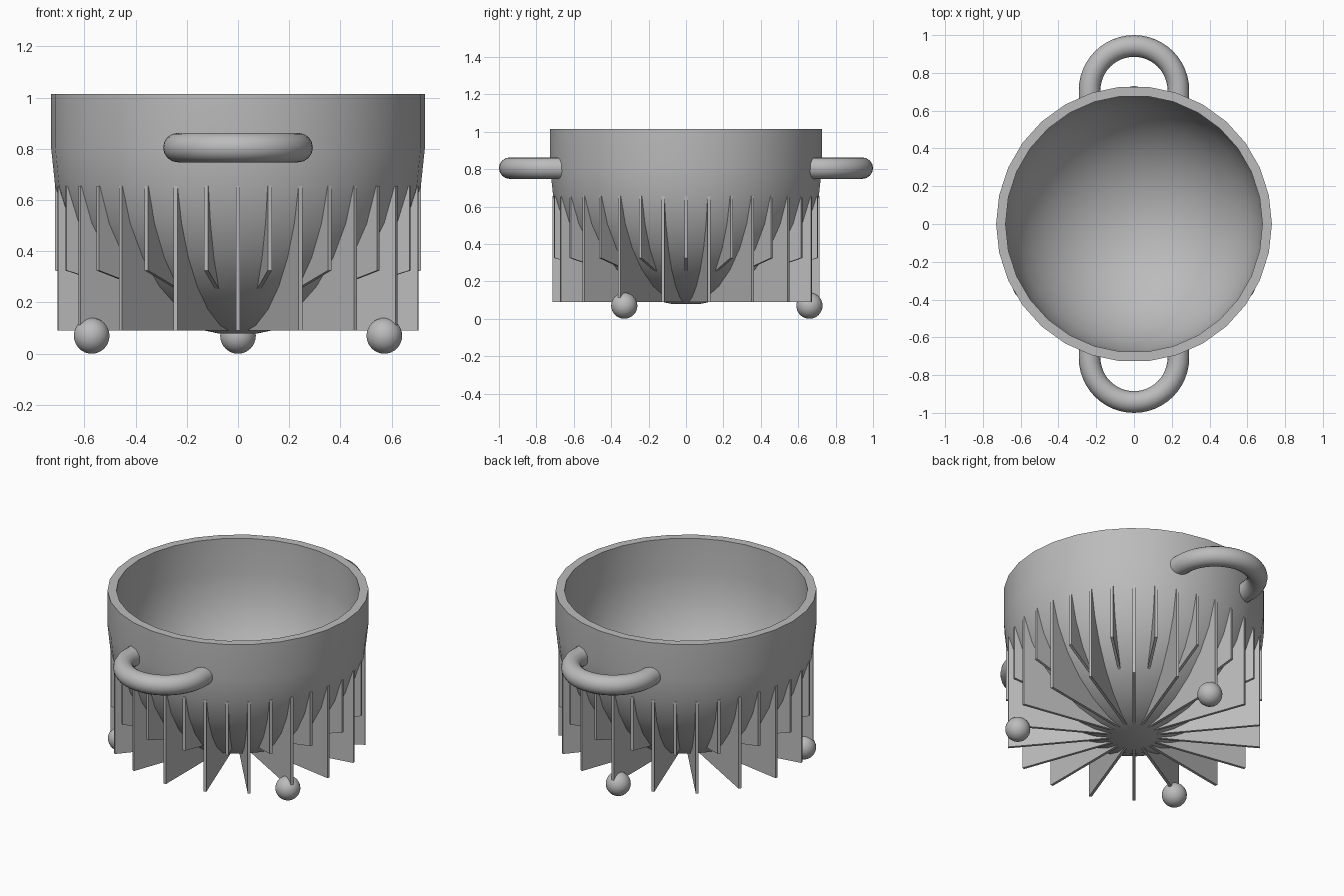
import bpy, bmesh
from math import sin, cos, pi, radians
from mathutils import Matrix

cube = bpy.data.objects.get("Cube")
if cube:
    bpy.data.objects.remove(cube, do_unlink=True)

# Single plain grey
grey = bpy.data.materials.new("plain_grey")
grey.use_nodes = True
COLOUR = (0.5, 0.5, 0.5, 1)
grey.diffuse_color = COLOUR
grey.node_tree.nodes["Principled BSDF"].inputs["Base Color"].default_value = COLOUR

SIDES = 30
MID_Z, RIM_Z = 0.805, 1.015
OUTER, INNER, SHELL = 0.73, 0.68, 0.70
FIN_R, FIN_BASE, FIN_THICK = 0.715, 0.09, 0.016


def finish(bm, name, smooth=True):
    """Turn a bmesh into a named, shaded object."""
    bmesh.ops.recalc_face_normals(bm, faces=bm.faces)
    mesh = bpy.data.meshes.new(name)
    bm.to_mesh(mesh)
    bm.free()
    mesh.materials.append(grey)
    ob = bpy.data.objects.new(name, mesh)
    bpy.context.collection.objects.link(ob)
    if smooth:
        bpy.ops.object.select_all(action='DESELECT')
        ob.select_set(True)
        bpy.context.view_layer.objects.active = ob
        bpy.ops.object.shade_smooth_by_angle(angle=radians(30))
    return ob


def arc(radius, start, end, steps):
    """Points (r, z) on the lower bowl curve, angles measured below the equator."""
    angles = [radians(start + (end - start) * i / steps) for i in range(steps + 1)]
    return [(radius * cos(a), MID_Z - radius * sin(a)) for a in angles]


# Bowl: round bottom below a straight wall, hollow inside
def build_bowl():
    outside = [(OUTER, RIM_Z)] + arc(OUTER, 0, 84, 7)
    inside = [(INNER, RIM_Z)] + arc(INNER, 0, 84, 7)
    profile = outside[::-1] + inside
    bm = bmesh.new()
    rings = []
    for r, z in profile:
        rings.append([bm.verts.new((r * cos(2 * pi * i / SIDES),
                                    r * sin(2 * pi * i / SIDES), z))
                      for i in range(SIDES)])
    for a, b in zip(rings, rings[1:]):
        for i in range(SIDES):
            j = (i + 1) % SIDES
            bm.faces.new((a[i], a[j], b[j], b[i]))
    bm.faces.new(rings[0])
    bm.faces.new(rings[-1])
    finish(bm, "bowl")


# Fins: thin radial plates, long and short in turn
def build_fin(name, outline, angle):
    bm = bmesh.new()
    face = bm.faces.new([bm.verts.new((r, -FIN_THICK / 2, z)) for r, z in outline])
    side = bmesh.ops.extrude_face_region(bm, geom=[face])["geom"]
    moved = [v for v in side if isinstance(v, bmesh.types.BMVert)]
    bmesh.ops.translate(bm, verts=moved, vec=(0, FIN_THICK, 0))
    bmesh.ops.rotate(bm, verts=bm.verts, matrix=Matrix.Rotation(angle, 3, 'Z'))
    finish(bm, name, smooth=False)


# Handles: half rings whose ends sink into the wall
def build_handle(name, direction):
    ring, tube, centre, end = 0.235, 0.0575, 0.7075, 0.66
    path = [(ring, end)]
    path += [(ring * cos(pi * i / 24), centre + ring * sin(pi * i / 24))
             for i in range(25)]
    path += [(-ring, end)]
    curve = bpy.data.curves.new(name, 'CURVE')
    curve.dimensions = '3D'
    curve.bevel_depth = tube
    curve.bevel_resolution = 6
    curve.use_fill_caps = True
    spline = curve.splines.new('POLY')
    spline.points.add(len(path) - 1)
    for point, (x, y) in zip(spline.points, path):
        point.co = (x * direction, y * direction, MID_Z, 1)
    temp = bpy.data.objects.new(name + "_path", curve)
    bpy.context.collection.objects.link(temp)
    bpy.context.view_layer.update()
    mesh = bpy.data.meshes.new_from_object(
        temp.evaluated_get(bpy.context.evaluated_depsgraph_get()))
    bpy.data.objects.remove(temp, do_unlink=True)
    bm = bmesh.new()
    bm.from_mesh(mesh)
    bpy.data.meshes.remove(mesh)
    bmesh.ops.remove_doubles(bm, verts=bm.verts, dist=0.0001)
    for f in bm.faces:
        f.material_index = 0
    finish(bm, name)


# Feet: three balls under the outer ends of long fins
def build_foot(name, angle):
    bm = bmesh.new()
    bmesh.ops.create_uvsphere(bm, u_segments=SIDES, v_segments=16, radius=0.07)
    bmesh.ops.translate(bm, verts=bm.verts,
                        vec=(0.66 * cos(angle), 0.66 * sin(angle), 0.07))
    finish(bm, name)


build_bowl()

long_fin = [(FIN_R, FIN_BASE), (FIN_R, 0.655)] + arc(SHELL, 12, 87, 12) + [(0, FIN_BASE)]
short_fin = [(FIN_R, 0.325), (FIN_R, 0.655)] + arc(SHELL, 12, 55, 8)
for i in range(36):
    kind, outline = ("short_fin", short_fin) if i % 2 else ("long_fin", long_fin)
    build_fin(f"{kind}_{i // 2 + 1}", outline, radians(10 * i - 90))

build_handle("back_handle", 1)
build_handle("front_handle", -1)

for name, degrees in (("back_foot", 90), ("right_foot", 210), ("left_foot", 330)):
    build_foot(name, radians(degrees))
